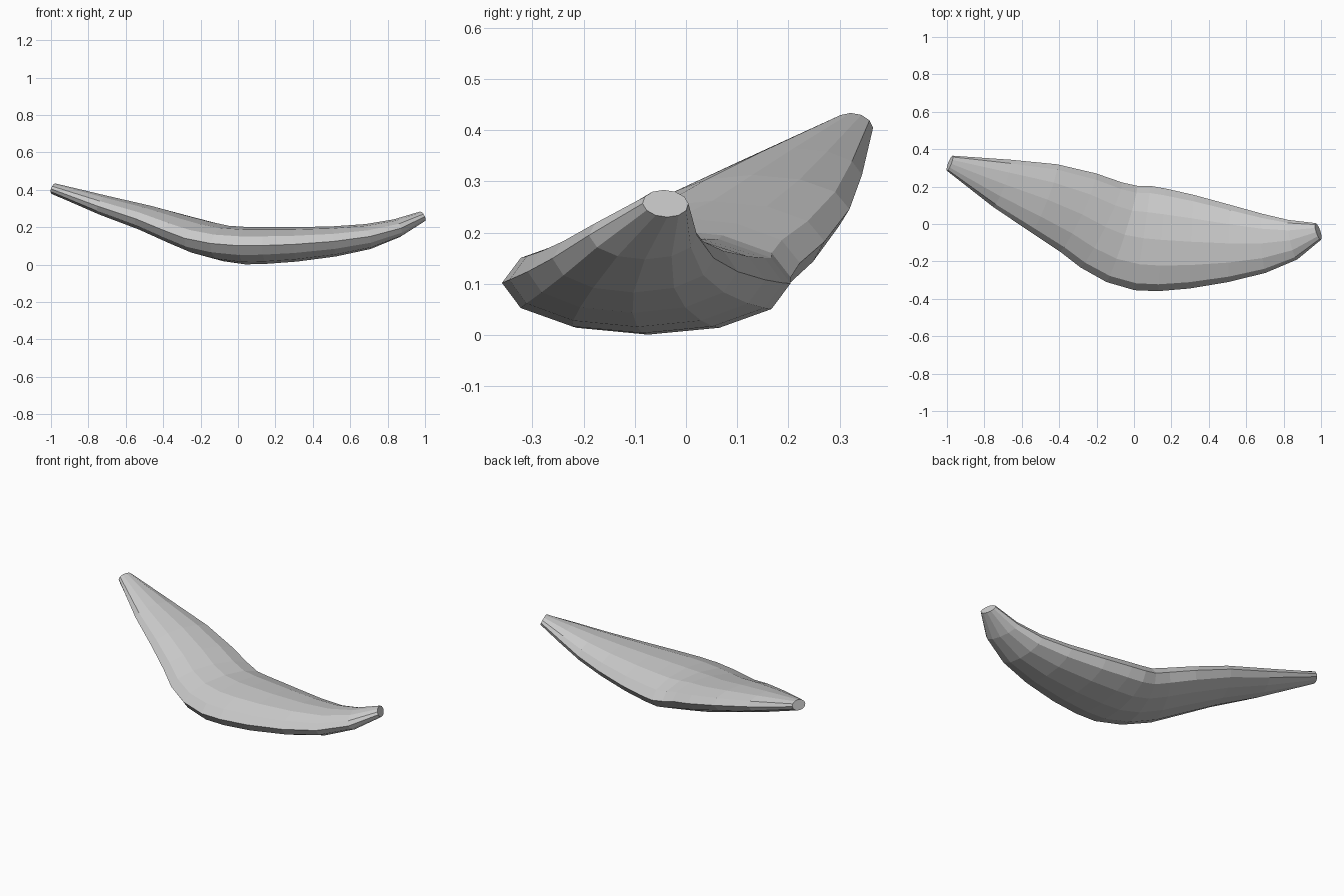
import bpy
import bmesh
from math import cos, sin, tau
from mathutils import Vector

default_cube = bpy.data.objects.get("Cube")
if default_cube:
    bpy.data.objects.remove(default_cube, do_unlink=True)

SIDES = 12

# Stations along the body: centre x, y, z, half width, half height
stations = [
    (-.985, .325, .405, .043, .03),
    (-.705, .217, .313, .135, .055),
    (-.48, .137, .246, .195, .07),
    (-.3, .062, .183, .23, .083),
    (-.175, -.005, .141, .253, .092),
    (-.065, -.053, .113, .27, .096),
    (.045, -.075, .101, .282, .1),
    (.15, -.085, .102, .275, .098),
    (.31, -.095, .108, .25, .092),
    (.515, -.104, .124, .205, .081),
    (.695, -.103, .15, .158, .068),
    (.85, -.084, .195, .108, .05),
    (.985, -.04, .257, .047, .029),
]


def flat_material(name, colour):
    material = bpy.data.materials.new(name)
    material.use_nodes = True
    material.diffuse_color = colour
    shader = next(n for n in material.node_tree.nodes if n.type == 'BSDF_PRINCIPLED')
    shader.inputs["Base Color"].default_value = colour
    return material


def loft(name, rows, material):
    """Join elliptical rings set square to the curved centre line."""
    bm = bmesh.new()
    centres = [Vector(row[:3]) for row in rows]
    rings = []
    last = len(rows) - 1
    for i, (centre, row) in enumerate(zip(centres, rows)):
        tangent = (centres[min(i + 1, last)] - centres[max(i - 1, 0)]).normalized()
        side = Vector((-tangent.y, tangent.x, 0)).normalized()
        up = tangent.cross(side)
        width, height = row[3:]
        angles = [tau * k / SIDES for k in range(SIDES)]
        rings.append([bm.verts.new(centre + side * width * cos(a) + up * height * sin(a))
                      for a in angles])
    # Skin between neighbouring rings
    for ring, following in zip(rings, rings[1:]):
        for k in range(SIDES):
            n = (k + 1) % SIDES
            bm.faces.new((ring[k], ring[n], following[n], following[k]))
    # Flat end caps
    bm.faces.new(rings[0])
    bm.faces.new(rings[-1])
    bmesh.ops.recalc_face_normals(bm, faces=bm.faces)
    mesh = bpy.data.meshes.new(name)
    bm.to_mesh(mesh)
    bm.free()
    mesh.materials.append(material)
    obj = bpy.data.objects.new(name, mesh)
    bpy.context.collection.objects.link(obj)
    return obj


# Curved, tapering body
loft("curved_body", stations, flat_material("light grey", (.6, .6, .6, 1)))
